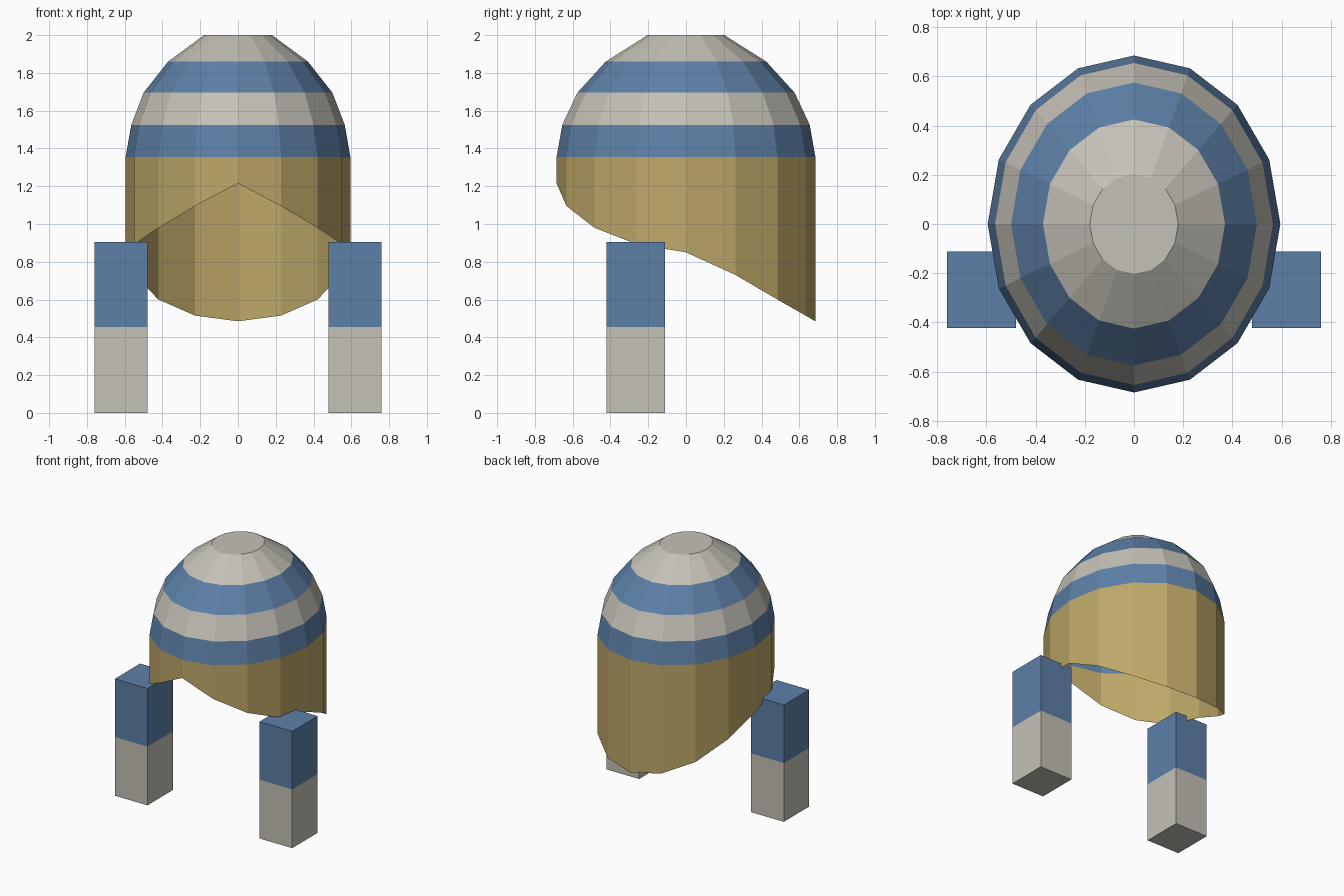
import bpy, bmesh, math
from mathutils import Matrix

if "Cube" in bpy.data.objects:
    bpy.data.objects.remove(bpy.data.objects["Cube"])


def material(name, rgb):
    lin = [((c / 255 + 0.055) / 1.055) ** 2.4 for c in rgb]
    m = bpy.data.materials.new(name)
    m.diffuse_color = (*lin, 1)
    m.use_nodes = True
    m.node_tree.nodes["Principled BSDF"].inputs["Base Color"].default_value = m.diffuse_color
    return m


GOLD = material("gold", (190, 168, 104))
BLUE = material("blue", (93, 128, 167))
GREY = material("warm grey", (197, 193, 183))


def finish(name, bm, mats):
    me = bpy.data.meshes.new(name)
    bm.to_mesh(me)
    bm.free()
    for m in mats:
        me.materials.append(m)
    ob = bpy.data.objects.new(name, me)
    bpy.context.collection.objects.link(ob)
    return ob


# Domed hood: 16-sided oval rings, open underneath, hem dropping to the back
SIDES = 16
HEM = [1.215, 1.095, 0.98, 0.893, 0.85, 0.73, 0.6, 0.515, 0.485]  # front to back
RINGS = [(0.595, 0.685, None), (0.595, 0.685, 1.355), (0.565, 0.655, 1.525),
         (0.5, 0.575, 1.695), (0.37, 0.425, 1.86), (0.18, 0.203, 2.0)]
BANDS = [0, 1, 2, 1, 2]  # gold wall, then alternating blue and grey stripes

bm = bmesh.new()
rings = []
for rx, ry, z in RINGS:
    ring = []
    for i in range(SIDES):
        a = 2 * math.pi * i / SIDES
        height = HEM[min(i, SIDES - i)] if z is None else z
        ring.append(bm.verts.new((rx * math.sin(a), -ry * math.cos(a), height)))
    rings.append(ring)
for k, band in enumerate(BANDS):
    for i in range(SIDES):
        j = (i + 1) % SIDES
        f = bm.faces.new((rings[k][i], rings[k][j], rings[k + 1][j], rings[k + 1][i]))
        f.material_index = band
bm.faces.new(rings[-1]).material_index = 2
finish("hood", bm, [GOLD, BLUE, GREY])


# Front legs: square posts, grey below and blue above
def leg(name, side):
    bm = bmesh.new()
    bmesh.ops.create_cube(bm, size=1, matrix=Matrix.Translation((side * 0.62, -0.267, 0.4525))
                          @ Matrix.Diagonal((0.28, 0.31, 0.905, 1)))
    bmesh.ops.bisect_plane(bm, geom=bm.verts[:] + bm.edges[:] + bm.faces[:],
                           plane_co=(0, 0, 0.455), plane_no=(0, 0, 1))
    for f in bm.faces:
        f.material_index = 1 if f.calc_center_median().z > 0.455 else 0
    finish(name, bm, [GREY, BLUE])


leg("left_leg", -1)
leg("right_leg", 1)
